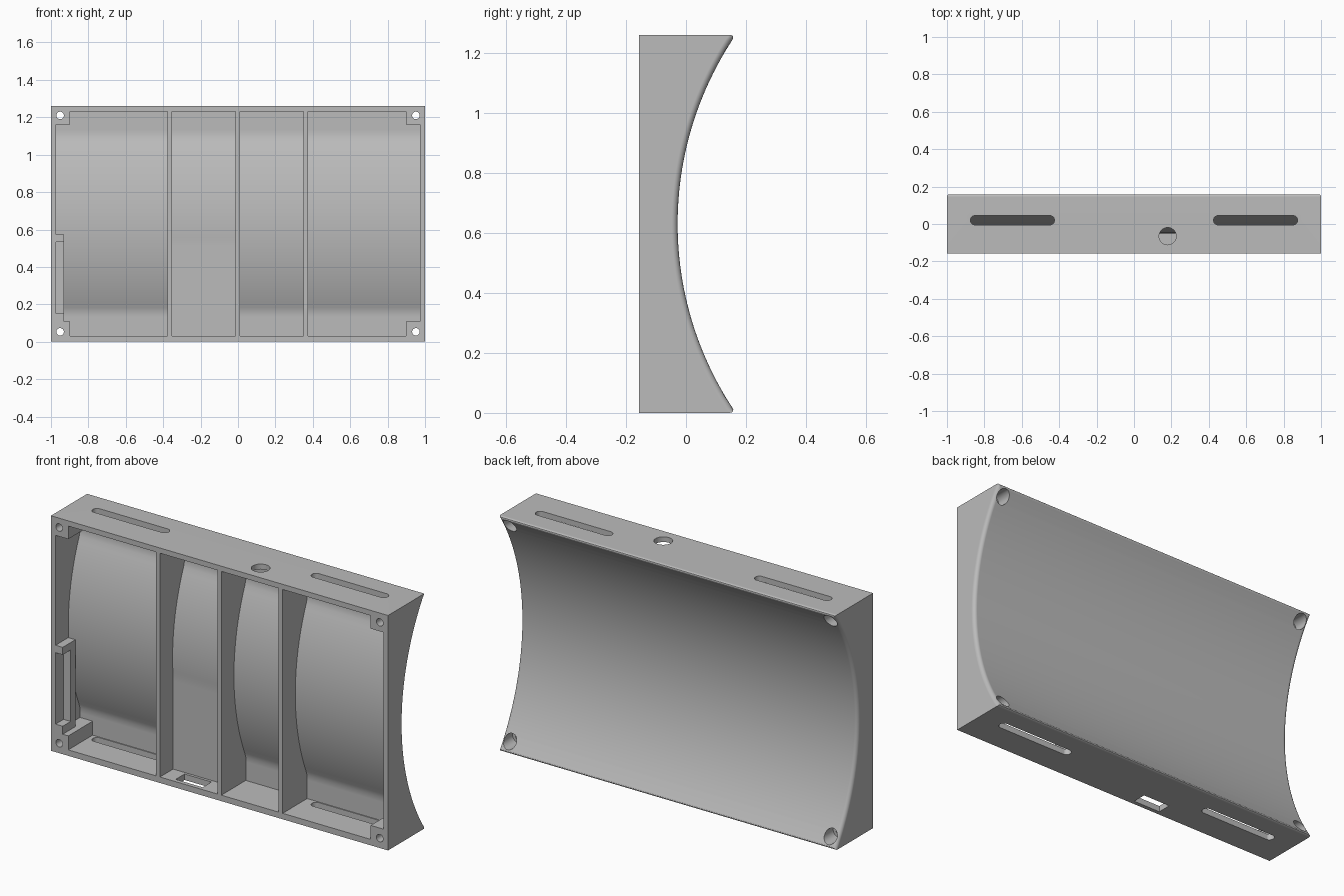
import bpy, bmesh, math
from mathutils import Matrix, Vector

if "Cube" in bpy.data.objects:
    bpy.data.objects.remove(bpy.data.objects["Cube"])

HEIGHT = 1.26
MID = HEIGHT / 2
FRONT = -0.157
APEX = -0.028        # nearest point of the concave back
RADIUS = 1.12
SHELL = 0.022
WALL = 0.028


def arc_y(z, thickness=0.0):
    r = RADIUS + thickness
    return APEX + RADIUS - math.sqrt(r * r - (z - MID) ** 2)


def add_prism(bm, profile, x0, x1):
    """Extrude a closed (y, z) profile along x."""
    face = bm.faces.new([bm.verts.new((x0, y, z)) for y, z in profile])
    side = bmesh.ops.extrude_face_region(bm, geom=[face])["geom"]
    bmesh.ops.translate(bm, vec=(x1 - x0, 0, 0),
                        verts=[v for v in side if isinstance(v, bmesh.types.BMVert)])
    bmesh.ops.recalc_face_normals(bm, faces=bm.faces)


def add_box(bm, x, y, z):
    add_prism(bm, [(y[0], z[0]), (y[1], z[0]), (y[1], z[1]), (y[0], z[1])], *x)


def add_cylinder(bm, centre, radius, depth, axis, stretch=0.0):
    """Round cutter along an axis; stretch turns it into a slot along x."""
    made = bmesh.ops.create_cone(bm, cap_ends=True, segments=32, radius1=radius,
                                 radius2=radius, depth=depth)["verts"]
    for v in made:
        if abs(v.co.x) > 1e-5:
            v.co.x += math.copysign(stretch, v.co.x)
    if axis == 'Y':
        bmesh.ops.rotate(bm, verts=made, matrix=Matrix.Rotation(math.pi / 2, 3, 'X'))
    bmesh.ops.translate(bm, verts=made, vec=Vector(centre))


def make_object(name, bm):
    mesh = bpy.data.meshes.new(name)
    bm.to_mesh(mesh)
    bm.free()
    ob = bpy.data.objects.new(name, mesh)
    bpy.context.collection.objects.link(ob)
    return ob


def subtract(target, cutter):
    cutter.hide_render = True
    mod = target.modifiers.new("cut", 'BOOLEAN')
    mod.operation, mod.solver, mod.object = 'DIFFERENCE', 'EXACT', cutter
    bpy.context.view_layer.update()
    graph = bpy.context.evaluated_depsgraph_get()
    result = bpy.data.meshes.new_from_object(target.evaluated_get(graph))
    target.modifiers.clear()
    target.data = result
    bpy.data.objects.remove(cutter)


# Solid body with concave back and rounded back rim
bm = bmesh.new()
steps = 48
zs = [HEIGHT * i / steps for i in range(steps + 1)]
add_prism(bm, [(FRONT, HEIGHT), (FRONT, 0)] + [(arc_y(z), z) for z in zs], -1, 1)


def on_back(v):
    return abs(v.co.y - arc_y(v.co.z)) < 1e-4


rim = [e for e in bm.edges if all(on_back(v) for v in e.verts)
       and (abs(e.verts[0].co.x - e.verts[1].co.x) < 1e-4
            or all(v.co.z < 1e-4 for v in e.verts)
            or all(v.co.z > HEIGHT - 1e-4 for v in e.verts))]
bmesh.ops.bevel(bm, geom=rim, offset=0.02, segments=4, profile=0.5, affect='EDGES')
body = make_object("curved_back_housing", bm)

# Four compartments following the curved shell
bm = bmesh.new()
low, high = WALL + 0.004, HEIGHT - WALL
for x0, x1, filled in ((-0.972, -0.377, False), (-0.353, -0.013, True),
                       (0.011, 0.35, False), (0.375, 0.972, False)):
    profile = [(FRONT - 0.05, high), (FRONT - 0.05, low)]
    for i in range(steps + 1):
        z = low + (high - low) * i / steps
        y = min(arc_y(z, SHELL), 0.05)
        if filled and z < 0.53:
            y = arc_y(0.53, SHELL)
        profile.append((y, z))
    add_prism(bm, profile, x0, x1)
cavities = make_object("compartment_cutter", bm)

# Material kept inside the compartments: corner posts and side bracket
bm = bmesh.new()
for s in (-1, 1):
    for z in ((-0.1, 0.107), (1.162, 1.4)):
        add_box(bm, sorted((s * 0.897, s * 1.1)), (-0.4, 0.3), z)
keep = make_object("corner_posts", bm)
subtract(cavities, keep)
bm = bmesh.new()
for z in ((0.09, 0.15), (0.533, 0.573)):
    add_box(bm, (-1.1, -0.93), (-0.4, -0.05), z)
subtract(cavities, make_object("bracket_tabs", bm))
bm = bmesh.new()
add_box(bm, (-1.1, -0.93), (-0.09, -0.05), (0.12, 0.55))
subtract(cavities, make_object("bracket_bar", bm))
subtract(body, cavities)

# Screw holes, strap slots, cable hole and socket opening
bm = bmesh.new()
for s in (-1, 1):
    for z in (0.053, HEIGHT - 0.05):
        add_cylinder(bm, (s * 0.951, 0, z), 0.02, 0.8, 'Y')
    for z in (0, HEIGHT):
        add_cylinder(bm, (s * 0.65, 0.02, z), 0.025, 0.12, 'Z', 0.2)
add_cylinder(bm, (0.18, -0.065, HEIGHT), 0.046, 0.12, 'Z')
add_box(bm, (-0.275, -0.115), (-0.135, -0.06), (-0.1, 0.1))
subtract(body, make_object("hole_cutter", bm))

# Wider screw recesses at the back
bm = bmesh.new()
for s in (-1, 1):
    for z in (0.053, HEIGHT - 0.05):
        add_cylinder(bm, (s * 0.951, 0.26, z), 0.036, 0.4, 'Y')
subtract(body, make_object("recess_cutter", bm))

# Plain grey finish
grey = bpy.data.materials.new("plain_grey")
grey.use_nodes = True
colour = (0.5, 0.5, 0.5, 1)
grey.diffuse_color = colour
grey.node_tree.nodes["Principled BSDF"].inputs["Base Color"].default_value = colour
body.data.materials.clear()
body.data.materials.append(grey)
for p in body.data.polygons:
    p.material_index = 0

bpy.ops.object.select_all(action='DESELECT')
body.select_set(True)
bpy.context.view_layer.objects.active = body
bpy.ops.object.shade_smooth_by_angle(angle=math.radians(30))
normals = body.modifiers.new("even_shading", 'WEIGHTED_NORMAL')
normals.keep_sharp = True
